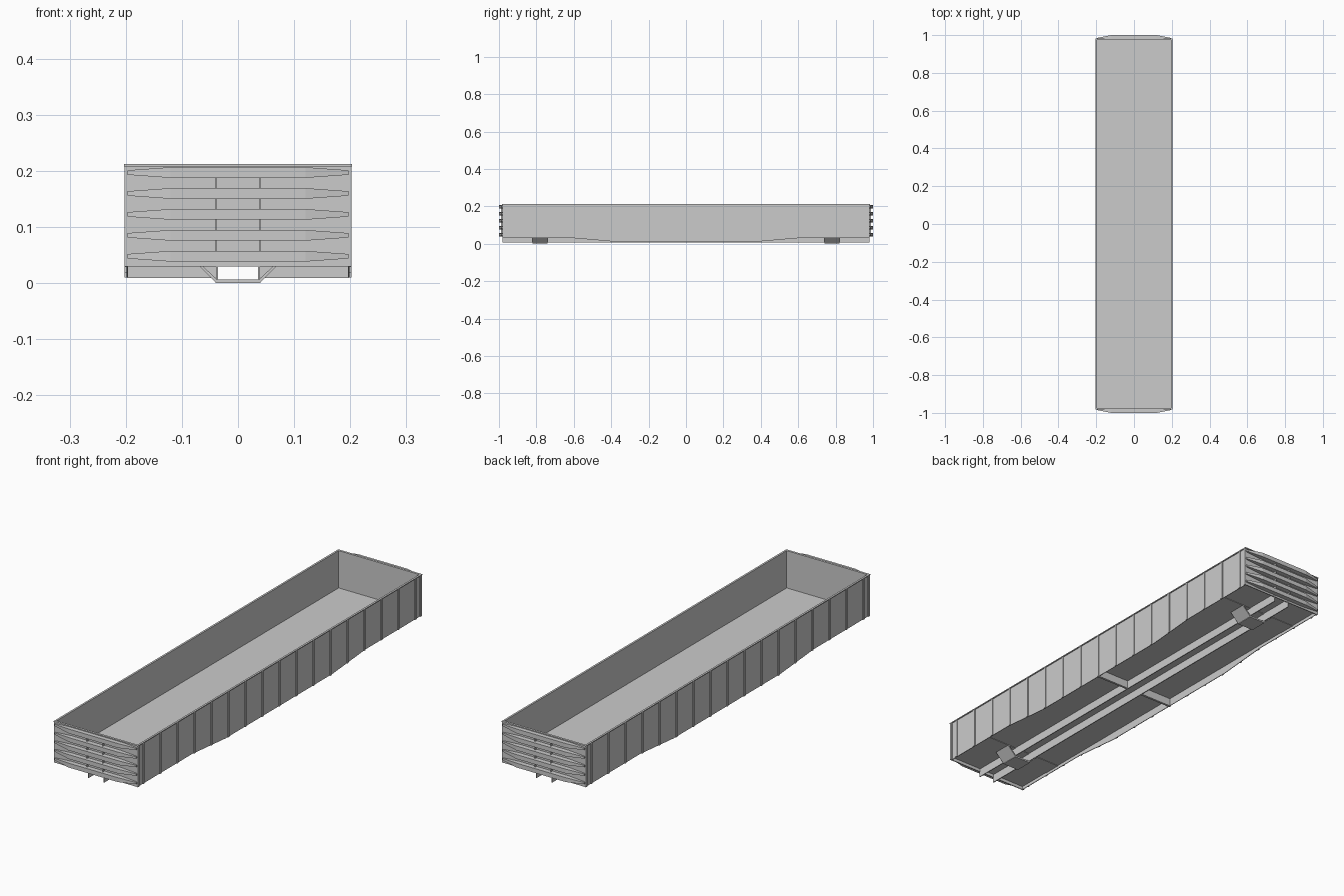
import bpy, bmesh

if "Cube" in bpy.data.objects:
    bpy.data.objects.remove(bpy.data.objects["Cube"])

def mesh_object(name, bm):
    bmesh.ops.recalc_face_normals(bm, faces=bm.faces)
    me = bpy.data.meshes.new(name)
    bm.to_mesh(me)
    bm.free()
    ob = bpy.data.objects.new(name, me)
    bpy.context.collection.objects.link(ob)
    return ob

def box(name, x0, x1, y0, y1, z0, z1):
    bm = bmesh.new()
    bmesh.ops.create_cube(bm, size=1)
    for v in bm.verts:
        v.co = ((x0 + x1) / 2 + v.co.x * (x1 - x0),
                (y0 + y1) / 2 + v.co.y * (y1 - y0),
                (z0 + z1) / 2 + v.co.z * (z1 - z0))
    return mesh_object(name, bm)

def prism(name, pts, axis, a, b):
    """Extrude a 2D outline along x (points are y,z) or y (points are x,z)."""
    def place(p, t):
        return (t, p[0], p[1]) if axis == 'x' else (p[0], t, p[1])
    bm = bmesh.new()
    f = [bm.verts.new(place(p, a)) for p in pts]
    g = [bm.verts.new(place(p, b)) for p in pts]
    bm.faces.new(f)
    bm.faces.new(g[::-1])
    n = len(pts)
    for i in range(n):
        j = (i + 1) % n
        bm.faces.new((f[i], g[i], g[j], f[j]))
    return mesh_object(name, bm)

def side_bottom(y):
    """Lower edge of the fishbelly side at a given station."""
    t = (0.6 - abs(y)) / 0.23
    return 0.03 - 0.02 * min(1, max(0, t))

TOP, FLOOR, END = 0.21, 0.048, 0.98

# floor
box("floor", -0.198, 0.198, -0.975, 0.975, FLOOR - 0.004, FLOOR)

# side walls, posts and top rails
outline = [(-END, TOP), (-END, 0.03), (-0.6, 0.03), (-0.37, 0.01),
           (0.37, 0.01), (0.6, 0.03), (END, 0.03), (END, TOP)]
for s, tag in ((-1, "left"), (1, "right")):
    prism(f"side_wall_{tag}", outline, 'x', s * 0.196, s * 0.199)
    for i in range(17):
        y = -0.94 + i * 0.1175
        box(f"side_post_{tag}", *sorted((s * 0.1985, s * 0.2025)),
            y - 0.005, y + 0.005, side_bottom(y), TOP)
    for e in (-1, 1):
        box(f"corner_post_{tag}", *sorted((s * 0.196, s * 0.2025)),
            *sorted((e * 0.97, e * END)), 0.03, TOP)
    box(f"top_rail_{tag}", *sorted((s * 0.195, s * 0.2035)), -0.983, 0.983, 0.208, 0.212)

def end_rib(name, e, zc):
    # tapered horizontal rib: deeper and taller in the middle
    stations = [(-0.197, 0.985, 0.004), (-0.12, 1.0, 0.0095),
                (0.12, 1.0, 0.0095), (0.197, 0.985, 0.004)]
    bm = bmesh.new()
    rings = []
    for x, y, h in stations:
        rings.append([bm.verts.new((x, e * yy, zc + k * h))
                      for yy, k in ((0.977, -1), (y, -1), (y, 1), (0.977, 1))])
    for a, b in zip(rings, rings[1:]):
        for i in range(4):
            j = (i + 1) % 4
            bm.faces.new((a[i], a[j], b[j], b[i]))
    bm.faces.new(rings[0])
    bm.faces.new(rings[-1])
    return mesh_object(name, bm)

for e, tag in ((-1, "front"), (1, "back")):
    # end walls with rails, ribs and stiffeners
    box(f"end_wall_{tag}", -0.198, 0.198, *sorted((e * 0.975, e * 0.979)), 0.03, TOP)
    box(f"end_rail_{tag}", -0.2035, 0.2035, *sorted((e * 0.973, e * 0.983)), 0.208, 0.212)
    for i in range(5):
        end_rib(f"end_rib_{tag}", e, 0.048 + i * 0.0373)
    for x in (-0.0385, 0.0385):
        box(f"end_stiffener_{tag}", x - 0.0015, x + 0.0015,
            *sorted((e * 0.978, e * 0.99)), 0.05, 0.195)
    # bolster: bottom plate, sloping braces and cover plate under the floor
    y0, y1 = sorted((e * 0.74, e * 0.82))
    box(f"bolster_plate_{tag}", -0.04, 0.04, y0, y1, 0.0, 0.007)
    for s in (-1, 1):
        prism(f"bolster_brace_{tag}",
              [(s * 0.038, 0.0), (s * 0.083, 0.044), (s * 0.077, 0.044), (s * 0.038, 0.007)],
              'y', y0, y1)
    box(f"bolster_cover_{tag}", -0.196, 0.196, y0, y1, 0.042, 0.045)

# centre sill webs
for x in (-0.0375, 0.0375):
    box("center_sill_web", x - 0.002, x + 0.002, -0.98, 0.98, 0.007, 0.045)

# middle crossbearer
for s in (-1, 1):
    box("crossbearer", *sorted((s * 0.039, s * 0.197)), -0.005, 0.005, 0.009, 0.045)
